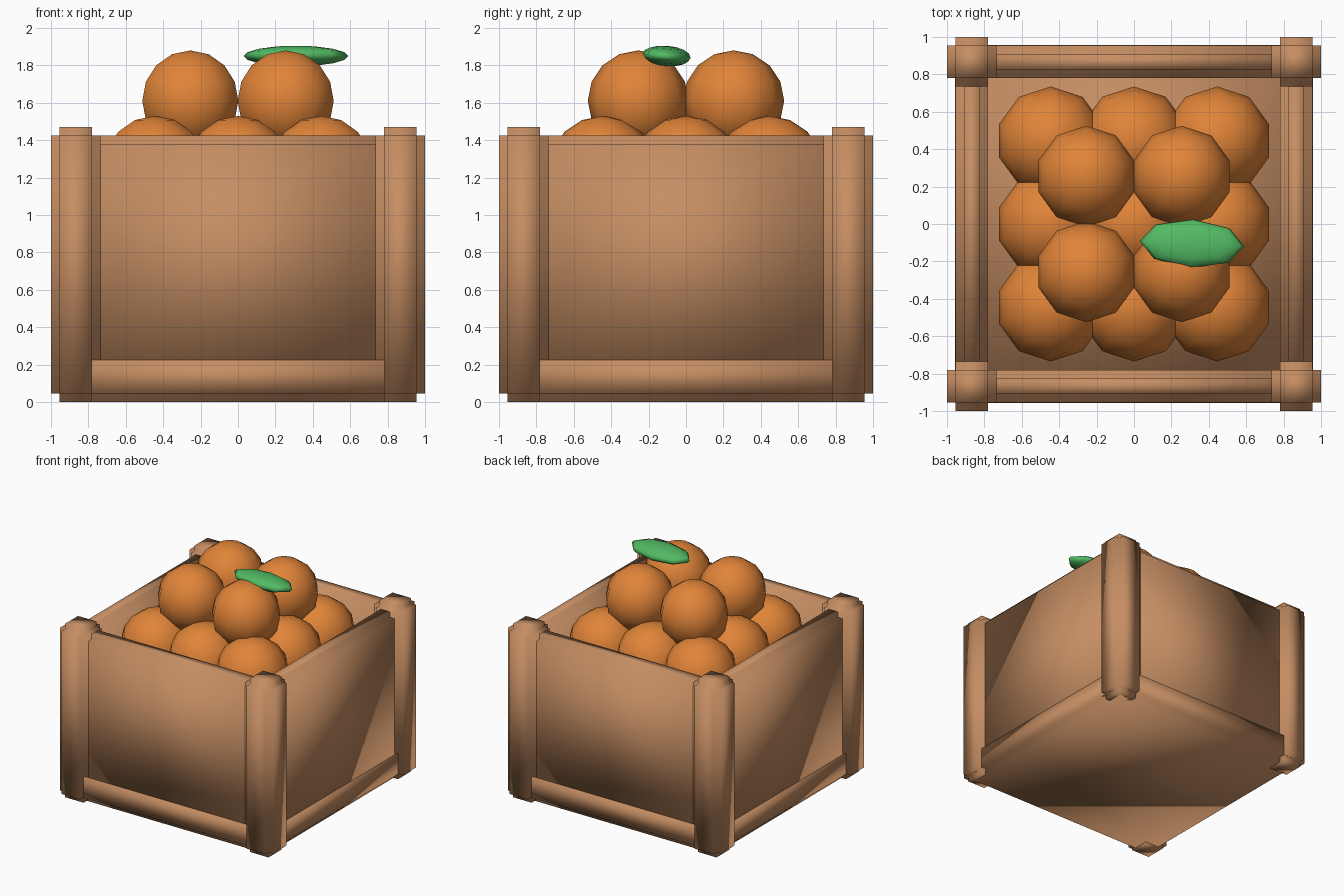
import bpy, bmesh
from math import radians
from mathutils import Vector, Matrix

cube = bpy.data.objects.get("Cube")
if cube:
    bpy.data.objects.remove(cube, do_unlink=True)

NOTCH = 0.045


def make_material(name, colour):
    mat = bpy.data.materials.new(name)
    mat.use_nodes = True
    mat.diffuse_color = (*colour, 1)
    mat.node_tree.nodes["Principled BSDF"].inputs["Base Color"].default_value = (*colour, 1)
    return mat


wood = make_material("wood", (0.56, 0.27, 0.125))
peel = make_material("orange_peel", (0.75, 0.23, 0.04))
green = make_material("leaf_green", (0.085, 0.49, 0.125))


def finish(bm, name, mat):
    bmesh.ops.recalc_face_normals(bm, faces=bm.faces)
    for face in bm.faces:
        face.smooth = True
    mesh = bpy.data.meshes.new(name)
    bm.to_mesh(mesh)
    bm.free()
    mesh.materials.append(mat)
    obj = bpy.data.objects.new(name, mesh)
    bpy.context.collection.objects.link(obj)
    return obj


def notched_box(name, low, high, turn=0):
    """Box whose edges are cut back in a square step, turned about z."""
    low, high = Vector(low), Vector(high)
    core = high - low - Vector((2 * NOTCH,) * 3)
    bm = bmesh.new()
    bmesh.ops.create_cube(bm, size=1)
    bmesh.ops.scale(bm, vec=core, verts=bm.verts)
    bmesh.ops.translate(bm, vec=(low + high) / 2, verts=bm.verts)
    bm.normal_update()
    sides = [(f, f.normal.copy()) for f in bm.faces]
    for face, normal in sides:
        tip = bmesh.ops.extrude_discrete_faces(bm, faces=[face])["faces"][0]
        bmesh.ops.translate(bm, vec=normal * NOTCH, verts=tip.verts)
    bmesh.ops.rotate(bm, cent=(0, 0, 0), verts=bm.verts,
                     matrix=Matrix.Rotation(radians(turn), 3, 'Z'))
    return finish(bm, name, wood)


def ball(name, mat, centre, size, segments, rings):
    bm = bmesh.new()
    bmesh.ops.create_uvsphere(bm, u_segments=segments, v_segments=rings, radius=1)
    bmesh.ops.scale(bm, vec=size, verts=bm.verts)
    obj = finish(bm, name, mat)
    obj.location = centre
    return obj


# Crate: floor slab, then one wall and one corner post per quarter turn
notched_box("crate_floor", (-0.957, -0.957, 0), (0.957, 0.957, 0.27))
for side, turn in (("front", 0), ("left", 90), ("back", 180), ("right", 270)):
    notched_box(side + "_panel", (-0.78, -0.955, 0.1), (0.78, -0.78, 1.425), turn)
    notched_box(side + "_corner_post", (0.735, -1, 0), (1, -0.735, 1.47), turn)

# Fruit: three by three below, two by two on top
for x in (-1, 0, 1):
    for y in (-1, 0, 1):
        ball("lower_orange", peel, (0.445 * x, 0.445 * y, 1.24), (0.29,) * 3, 10, 8)
for x in (-1, 1):
    for y in (-1, 1):
        ball("upper_orange", peel, (0.255 * x, 0.255 * y, 1.61), (0.27,) * 3, 10, 8)

# Leaf
leaf = ball("leaf", green, (0.31, -0.105, 1.85), (0.28, 0.13, 0.055), 8, 8)
leaf.rotation_euler = (radians(-4), 0, radians(-3))
